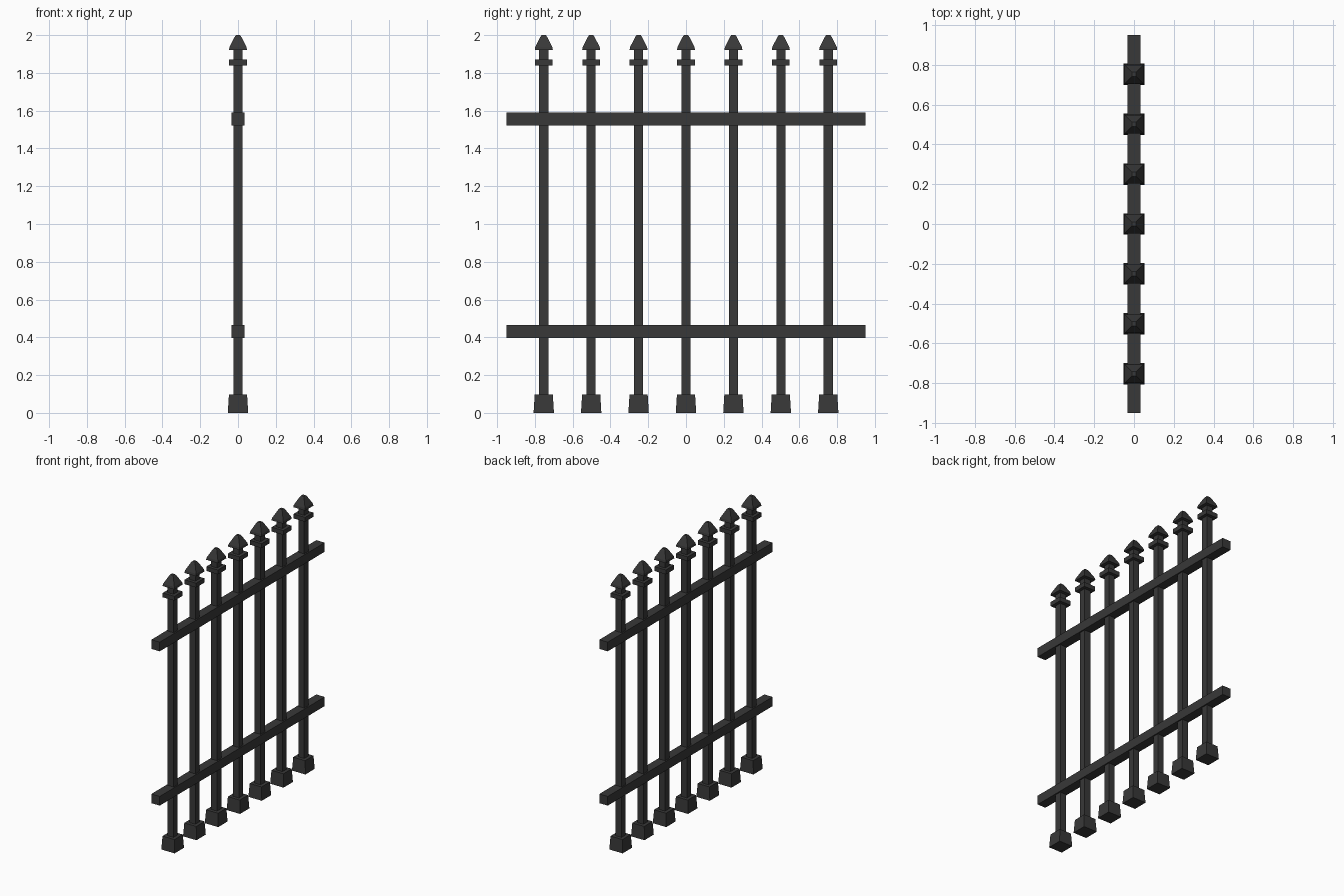
import bpy, bmesh

if "Cube" in bpy.data.objects:
    bpy.data.objects.remove(bpy.data.objects["Cube"])

iron = bpy.data.materials.new("dark_iron")
iron.diffuse_color = (0.04, 0.04, 0.04, 1)
iron.use_nodes = True
iron.node_tree.nodes["Principled BSDF"].inputs["Base Color"].default_value = iron.diffuse_color


def square_loft(name, profile, y):
    """Closed square-section solid from (half_width, z) rings."""
    bm = bmesh.new()
    rings = [[bm.verts.new((sx * h, y + sy * h, z))
              for sx, sy in ((-1, -1), (1, -1), (1, 1), (-1, 1))]
             for h, z in profile]
    for a, b in zip(rings, rings[1:]):
        for i in range(4):
            j = (i + 1) % 4
            bm.faces.new((a[i], a[j], b[j], b[i]))
    bm.faces.new(rings[0][::-1])
    bm.faces.new(rings[-1])
    mesh = bpy.data.meshes.new(name)
    bm.to_mesh(mesh)
    bm.free()
    mesh.materials.append(iron)
    obj = bpy.data.objects.new(name, mesh)
    bpy.context.collection.objects.link(obj)


def rail(name, z):
    bpy.ops.mesh.primitive_cube_add(size=1, location=(0, 0, z))
    obj = bpy.context.object
    obj.name = name
    obj.scale = (0.067, 1.9, 0.067)
    obj.data.materials.append(iron)


# Horizontal rails
rail("lower_rail", 0.431)
rail("upper_rail", 1.556)

# Seven pickets, each with foot, bar, collar and spear tip
for i in range(-3, 4):
    y = i * 0.251
    square_loft("picket_foot", [(0.054, 0), (0.048, 0.097)], y)
    square_loft("picket_bar", [(0.024, 0.05), (0.024, 1.94)], y)
    square_loft("picket_collar", [(0.047, 1.838), (0.047, 1.87)], y)
    square_loft("picket_tip", [(0.048, 1.92), (0.045, 1.937),
                               (0.018, 1.99), (0.011, 2.0)], y)
